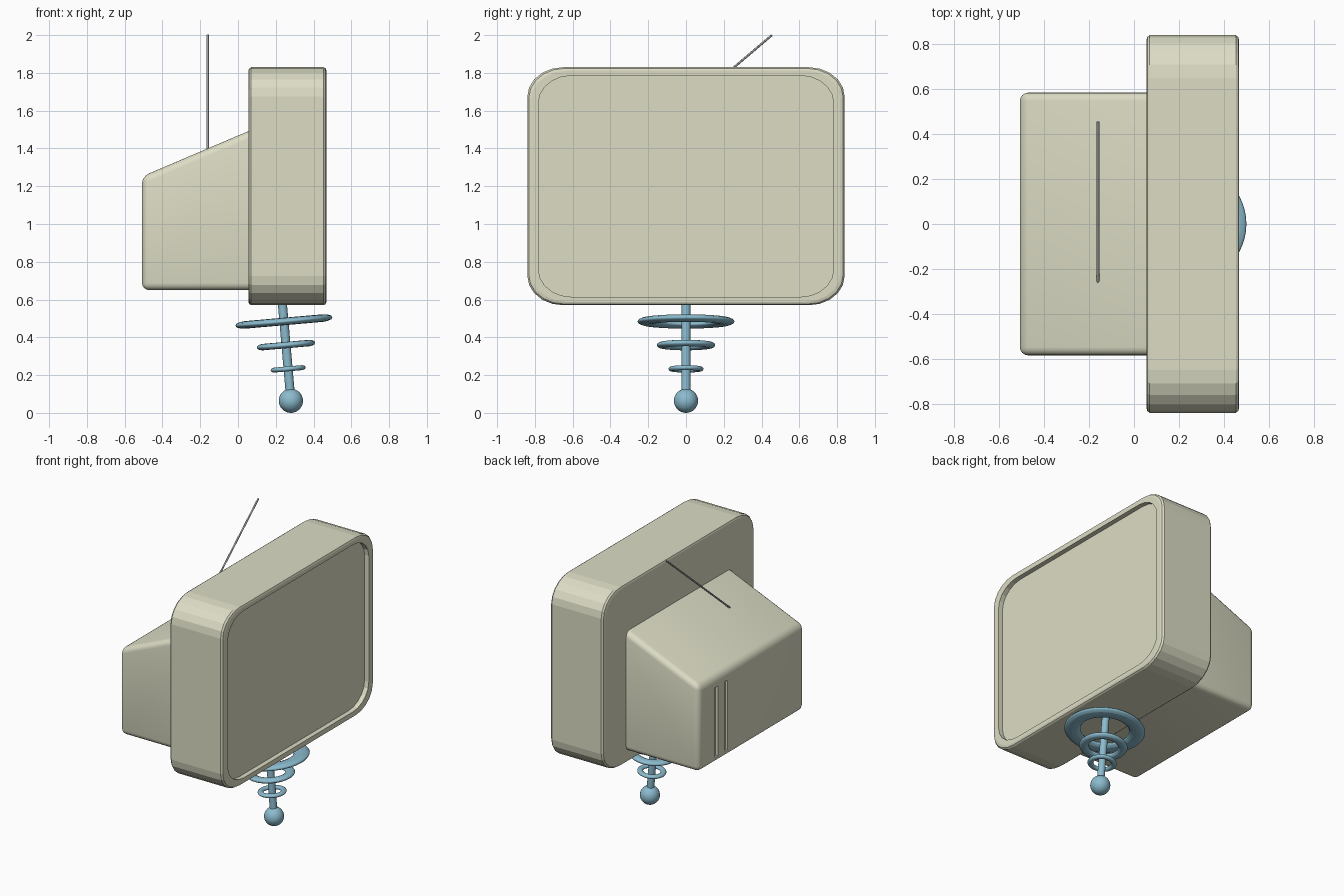
import bpy, bmesh, math
from mathutils import Vector

if "Cube" in bpy.data.objects:
    bpy.data.objects.remove(bpy.data.objects["Cube"])


def material(name, color):
    m = bpy.data.materials.new(name)
    m.diffuse_color = color
    m.use_nodes = True
    m.node_tree.nodes["Principled BSDF"].inputs["Base Color"].default_value = m.diffuse_color
    return m


cream = material("cream_plastic", (0.72, 0.72, 0.56, 1))
blue = material("blue_paint", (0.26, 0.50, 0.62, 1))


def mesh_object(name, bm, mat):
    bmesh.ops.recalc_face_normals(bm, faces=bm.faces)
    me = bpy.data.meshes.new(name)
    bm.to_mesh(me)
    bm.free()
    ob = bpy.data.objects.new(name, me)
    bpy.context.collection.objects.link(ob)
    if mat:
        me.materials.append(mat)
    return ob


def finish(name, mat=None):
    ob = bpy.context.object
    ob.name = name
    if mat:
        ob.data.materials.append(mat)
    bpy.ops.object.shade_smooth_by_angle()
    return ob


def rod(name, a, b, radius, sides, mat=None):
    a, b = Vector(a), Vector(b)
    d = b - a
    bpy.ops.mesh.primitive_cylinder_add(
        vertices=sides, radius=radius, depth=d.length, location=(a + b) / 2,
        rotation=d.to_track_quat('Z', 'Y').to_euler())
    return finish(name, mat)


def rounded_outline(x, s, steps=5):
    """Rounded rectangle in the yz plane, scaled by s about its centre."""
    hy, hz, ry, rz = 0.84, 0.63, 0.19, 0.155
    pts = []
    for k, (sy, sz) in enumerate([(1, 1), (-1, 1), (-1, -1), (1, -1)]):
        for i in range(steps + 1):
            t = math.pi / 2 * (k + i / steps)
            pts.append((x, s * (sy * (hy - ry) + ry * math.cos(t)),
                        1.20 + s * (sz * (hz - rz) + rz * math.sin(t))))
    return pts


# Screen casing: rounded outline with soft edges and a recessed screen on +x
bm = bmesh.new()
sections = [(0.055, 0.972), (0.059, 0.99), (0.070, 1), (0.453, 1),
            (0.464, 0.99), (0.468, 0.972), (0.468, 0.93), (0.435, 0.93)]
rings = [[bm.verts.new(p) for p in rounded_outline(x, s)] for x, s in sections]
for r0, r1 in zip(rings, rings[1:]):
    for i in range(len(r0)):
        j = (i + 1) % len(r0)
        bm.faces.new((r0[i], r0[j], r1[j], r1[i]))
bm.faces.new(rings[0])
bm.faces.new(rings[-1])
mesh_object("screen_casing", bm, cream)

# Rear housing with sloped top
bm = bmesh.new()
profile = [(-0.508, 0.65), (0.11, 0.65), (0.11, 1.515), (-0.508, 1.252)]
sides = [[bm.verts.new((x, y, z)) for x, z in profile] for y in (-0.585, 0.585)]
for s in sides:
    bm.faces.new(s)
for i in range(4):
    j = (i + 1) % 4
    bm.faces.new((sides[0][i], sides[0][j], sides[1][j], sides[1][i]))
edges = [e for e in bm.edges if not all(v.co.x > 0 for v in e.verts)]
bmesh.ops.bevel(bm, geom=edges, offset=0.038, segments=4, profile=0.5,
                affect='EDGES')
housing = mesh_object("rear_housing", bm, cream)

# Two vertical vent grooves in the back of the housing
for i, y in enumerate((0.388, 0.278)):
    bpy.ops.mesh.primitive_cube_add(size=1, location=(-0.515, y, 0.935))
    cutter = bpy.context.object
    cutter.name = f"vent_cutter_{i + 1}"
    cutter.scale = (0.05, 0.03, 0.49)
    cutter.hide_render = True
    cutter.hide_set(True)
    cut = housing.modifiers.new(f"vent_{i + 1}", 'BOOLEAN')
    cut.operation = 'DIFFERENCE'
    cut.solver = 'EXACT'
    cut.object = cutter
bpy.ops.object.select_all(action='DESELECT')
housing.select_set(True)
bpy.context.view_layer.objects.active = housing
bpy.ops.object.shade_smooth_by_angle()

# Antenna
rod("antenna", (-0.16, -0.27, 1.385), (-0.16, 0.455, 2.0), 0.006, 12)

# Stem and ball foot, leaning slightly
foot, top = Vector((0.28, 0, 0.064)), Vector((0.233, 0, 0.60))
rod("stem", foot, top, 0.024, 24, blue)
bpy.ops.mesh.primitive_uv_sphere_add(segments=32, ring_count=16, radius=0.064,
                                     location=foot)
finish("ball_foot", blue)

# Flattened rings around the stem, smallest at the bottom
tilt = -math.atan2(foot.x - top.x, top.z - foot.z)
for name, z, outer, half in [("small", 0.233, 0.093, 0.013),
                             ("middle", 0.359, 0.155, 0.017),
                             ("large", 0.484, 0.258, 0.020)]:
    at = foot.lerp(top, (z - foot.z) / (top.z - foot.z))
    major, minor = outer * 0.8, outer * 0.2
    bpy.ops.mesh.primitive_torus_add(
        major_segments=48, minor_segments=12, major_radius=major,
        minor_radius=minor, location=at, rotation=(0, tilt, 0))
    bpy.context.object.scale.z = half / minor
    finish(f"{name}_ring", blue)
